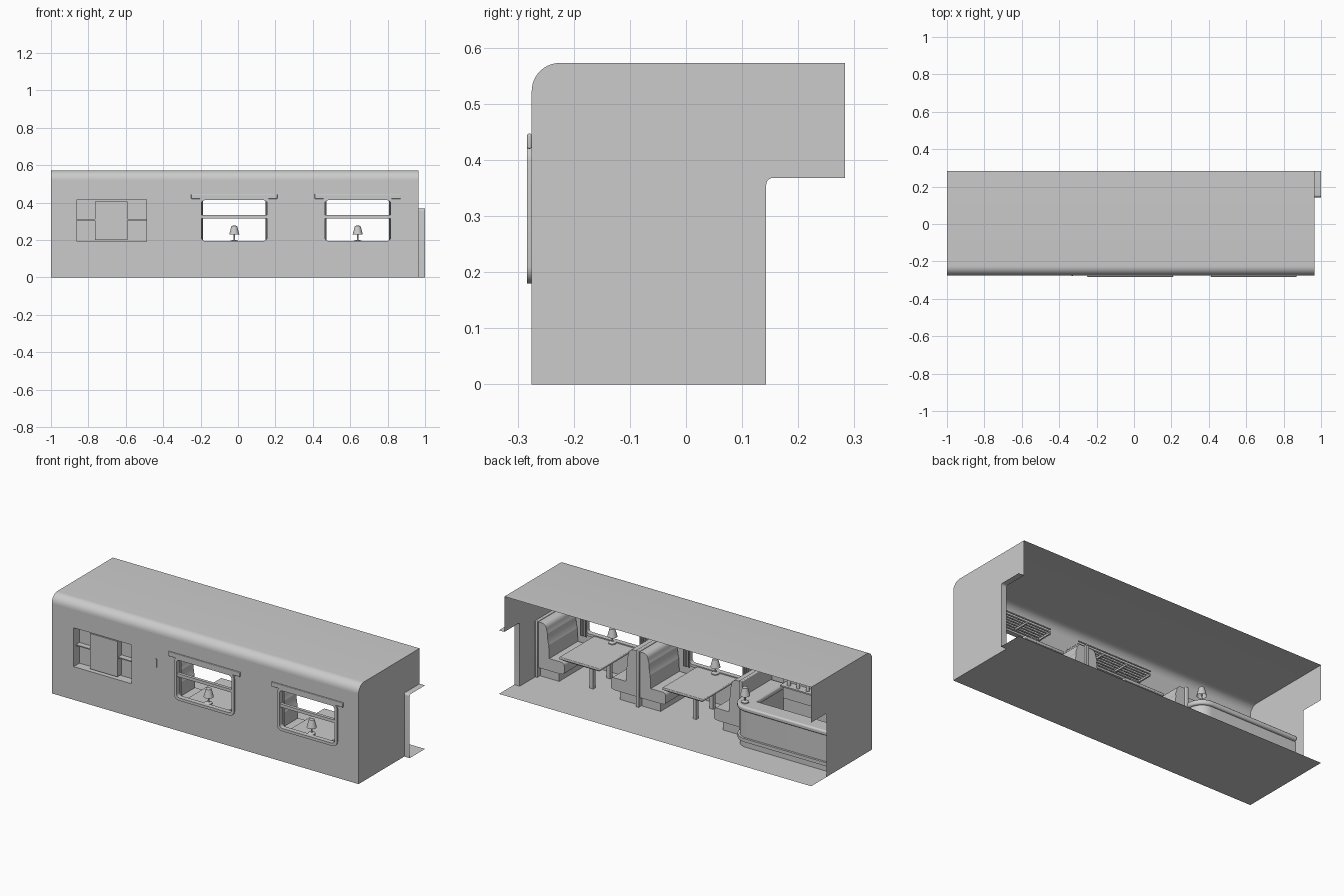
import bpy, bmesh, math
from math import sin, cos, pi

if "Cube" in bpy.data.objects:
    bpy.data.objects.remove(bpy.data.objects["Cube"])


def make(name, verts, faces, smooth=False):
    me = bpy.data.meshes.new(name)
    me.from_pydata(verts, [], faces)
    bm = bmesh.new()
    bm.from_mesh(me)
    bmesh.ops.recalc_face_normals(bm, faces=bm.faces)
    bm.to_mesh(me)
    bm.free()
    ob = bpy.data.objects.new(name, me)
    bpy.context.collection.objects.link(ob)
    if smooth:
        bpy.context.view_layer.objects.active = ob
        bpy.ops.object.select_all(action='DESELECT')
        ob.select_set(True)
        bpy.ops.object.shade_smooth_by_angle(angle=math.radians(40))
    return ob


def box(name, x0, x1, y0, y1, z0, z1, bevel=0):
    v = [(x, y, z) for x in (x0, x1) for y in (y0, y1) for z in (z0, z1)]
    f = [(0, 1, 3, 2), (4, 6, 7, 5), (0, 4, 5, 1), (2, 3, 7, 6), (0, 2, 6, 4), (1, 5, 7, 3)]
    ob = make(name, v, f, bevel > 0)
    if bevel:
        m = ob.modifiers.new("bevel", 'BEVEL')
        m.width, m.segments = bevel, 3
    return ob


def arc(cx, cy, r, a0, a1, n=6):
    return [(cx + r * cos(a0 + (a1 - a0) * i / n), cy + r * sin(a0 + (a1 - a0) * i / n))
            for i in range(n + 1)]


def prism(name, pts, lo, hi, place, smooth=True):
    n = len(pts)
    v = [place(a, b, t) for t in (lo, hi) for a, b in pts]
    f = [tuple(range(n)), tuple(range(2 * n - 1, n - 1, -1))]
    f += [(i, (i + 1) % n, n + (i + 1) % n, n + i) for i in range(n)]
    return make(name, v, f, smooth)


def lathe(name, prof, loc, n=20):
    k = len(prof)
    v = [(loc[0] + r * cos(2 * pi * i / n), loc[1] + r * sin(2 * pi * i / n), loc[2] + z)
         for i in range(n) for r, z in prof]
    f = [(i * k + j, (i + 1) % n * k + j, (i + 1) % n * k + j + 1, i * k + j + 1)
         for i in range(n) for j in range(k - 1)]
    return make(name, v, f, True)


def sheet(name, pts, lo, hi, place):
    n = len(pts)
    v = [place(a, b, t) for t in (lo, hi) for a, b in pts]
    return make(name, v, [(i, i + 1, n + i + 1, n + i) for i in range(n - 1)], True)


XL, XR, YF, YB, H = -1.0, 0.965, -0.275, 0.283, 0.573
along_x = lambda a, b, t: (t, a, b)
along_y = lambda a, b, t: (a, t, b)
along_z = lambda a, b, t: (a, b, t)

# shell: front wall with three openings
xs = [XL, -.86, -.49, -.20, .16, .46, .82, XR]
zs = [0, .192, .417, H - .05]
make("front_wall", [(x, YF, z) for x in xs for z in zs],
     [(i * 4 + j, i * 4 + j + 1, i * 4 + j + 5, i * 4 + j + 4)
      for i in range(7) for j in range(3) if not (j == 1 and i in (1, 3, 5))])

# rounded roof and floor
curve = arc(YF + .05, H - .05, .05, pi, pi / 2, 10)
sheet("roof", curve + [(YB, H)], XL, XR, along_x)
make("floor", [(XL, YF, 0), (XR, YF, 0), (XR, YB, 0), (XL, YB, 0)], [(0, 1, 2, 3)])

# end walls with a doorway cut-out
jamb = [(.143, 0)] + arc(.155, .356, .012, pi, pi / 2)
prof = [(YF, 0)] + curve + [(YB, H), (YB, .368)] + jamb[::-1]
for name, x in (("left_end_wall", XL), ("right_end_wall", XR)):
    make(name, [(x, y, z) for y, z in prof], [tuple(range(len(prof)))])
# short passage beyond the right doorway
sheet("doorway_passage", [(YB, 0)] + jamb + [(YB, .368)], XR, 1.0, along_x)


def rrect(cx, cz, hw, hh, r):
    out = []
    for k, (sx, sz) in enumerate(((1, 1), (-1, 1), (-1, -1), (1, -1))):
        out += arc(cx + sx * (hw - r), cz + sz * (hh - r), r, k * pi / 2, (k + 1) * pi / 2, 5)
    return out


def window_frame(cx, cz, hw, hh):
    big, small = rrect(cx, cz, hw + .012, hh + .012, .03), rrect(cx, cz, hw - .004, hh - .004, .018)
    n = len(big)
    v = [(a, y, b) for p, y in ((big, -.283), (small, -.283), (small, -.255), (big, -.255)) for a, b in p]
    f = [(k * n + i, k * n + (i + 1) % n, (k + 1) % 4 * n + (i + 1) % n, (k + 1) % 4 * n + i)
         for k in range(4) for i in range(n)]
    make("window_frame", v, f, True)


def lamp(x, y, z):
    lathe("lamp_stand", [(0, 0), (.021, 0), (.021, .006), (.005, .011), (.004, .05), (0, .05)], (x, y, z), 16)
    lathe("lamp_shade", [(.027, .04), (.015, .086), (0, .088)], (x, y, z), 20)


# two dining bays: window, blind box, rack, curtains, table, lamp
for cx in (-.02, .64):
    window_frame(cx, .3045, .18, .1125)
    box("window_transom", cx - .178, cx + .178, -.28, -.262, .315, .333)
    box("blind_box", cx - .23, cx + .23, -.283, YF, .40 + .02, .447, .003)
    # luggage rack
    for k in range(5):
        y = -.265 + k * .02
        box("rack_slat", cx - .24, cx + .24, y, y + .006, .447, .453)
    for k in range(4):
        x = cx - .24 + k * .157
        box("rack_bracket", x, x + .009, YF, -.178, .437, .447)
    box("rack_rail", cx - .24, cx + .24, -.181, -.176, .462, .468)
    # pleated curtains
    for s in (-1, 1):
        pts = [(cx + s * (.168 + .045 * i / 30), -.25 + .006 * sin(i * 1.05)) for i in range(31)]
        sheet("curtain", pts, .175, .425, along_z)
    box("curtain_rod", cx - .22, cx + .22, -.253, -.247, .422, .428)
    # table
    box("table_top", cx - .13, cx + .13, -.27, .06, .175, .19, .004)
    box("table_rim", cx - .115, cx + .115, -.255, .045, .166, .176)
    for y in (-.06, -.215):
        box("table_leg", cx - .011, cx + .011, y - .011, y + .011, 0, .17)
    lamp(cx, -.24, .19)


def bench(x, d):
    # seat cushion, plinth and rolled backrest facing direction d
    seat = [(.0, .055), (.135, .055)] + arc(.15, .073, .016, -pi / 2, 0, 4) + \
        arc(.148, .108, .018, 0, pi / 2, 5) + [(.0, .126)]
    place = lambda a, b, t: (x + d * a, t, b)
    prism("bench_seat", seat, -.268, -.006, place)
    prism("bench_plinth", [(0, 0), (.12, 0), (.12, .055), (0, .055)], -.265, -.025, place, False)
    back = [(0, .12), (.07, .12), (.068, .18)] + arc(.055, .2, .012, -.5, .7, 4) + [(.058, .25)] + \
        arc(.047, .264, .013, -.6, .6, 4) + arc(.022, .290, .030, 0, pi / 2, 6) + [(0, .32)]
    prism("bench_back", back, -.268, -.006, place)


for x, d in ((.95, -1), (.32, 1), (.30, -1), (-.34, 1)):
    bench(x, d)
for x0, x1 in ((.30, .32), (-.36, -.34), (.95, XR)):
    box("bench_partition", x0, x1, YF, .004, 0, .328, .004)


# bar counter: L-shaped with a rounded corner
def ell(o, t):
    xo, yo, r = -.36 + o, .09 + o, .085 + o
    xi, yi = xo - t, yo - t
    ri = max(.01, r - t)
    return [(XL + .003, yo)] + arc(xo - r, yo - r, r, pi / 2, 0, 10) + [(xo, -.27), (xi, -.27)] + \
        arc(xi - ri, yi - ri, ri, 0, pi / 2, 8) + [(XL + .003, yi)]


prism("counter_body", ell(-.006, .07), 0, .212, along_z)
top = prism("counter_top", ell(.008, .10), .21, .238, along_z)
m = top.modifiers.new("bevel", 'BEVEL')
m.width, m.segments = .009, 3
prism("counter_foot_rail", ell(.006, .03), .035, .055, along_z)
lamp(-.41, .045, .238)

# bar wall niche with shelves and bottles
box("niche_back", -.88, -.47, -.222, -.214, .18, .43)
for x0, x1 in ((-.872, -.86), (-.49, -.478)):
    box("niche_side", x0, x1, YF, -.214, .18, .43)
for z in (.18, .417):
    box("niche_ledge", -.87, -.48, YF, -.214, z, z + .012)
box("niche_shelf", -.86, -.49, -.255, -.222, .306, .312)
box("niche_panel", -.765, -.59, -.262, -.222, .20, .405)
box("bottle_shelf", -.86, -.49, -.214, -.16, .272, .28)
for i in range(6):
    lathe("bottle", [(0, 0), (.010, 0), (.010, .038), (.004, .05), (.004, .066), (0, .066)],
          (-.83 + i * .06, -.185, .28), 12)
# coat rail fitting beside the bar
box("wall_handle", -.333, -.327, -.278, YF, .33, .38)
